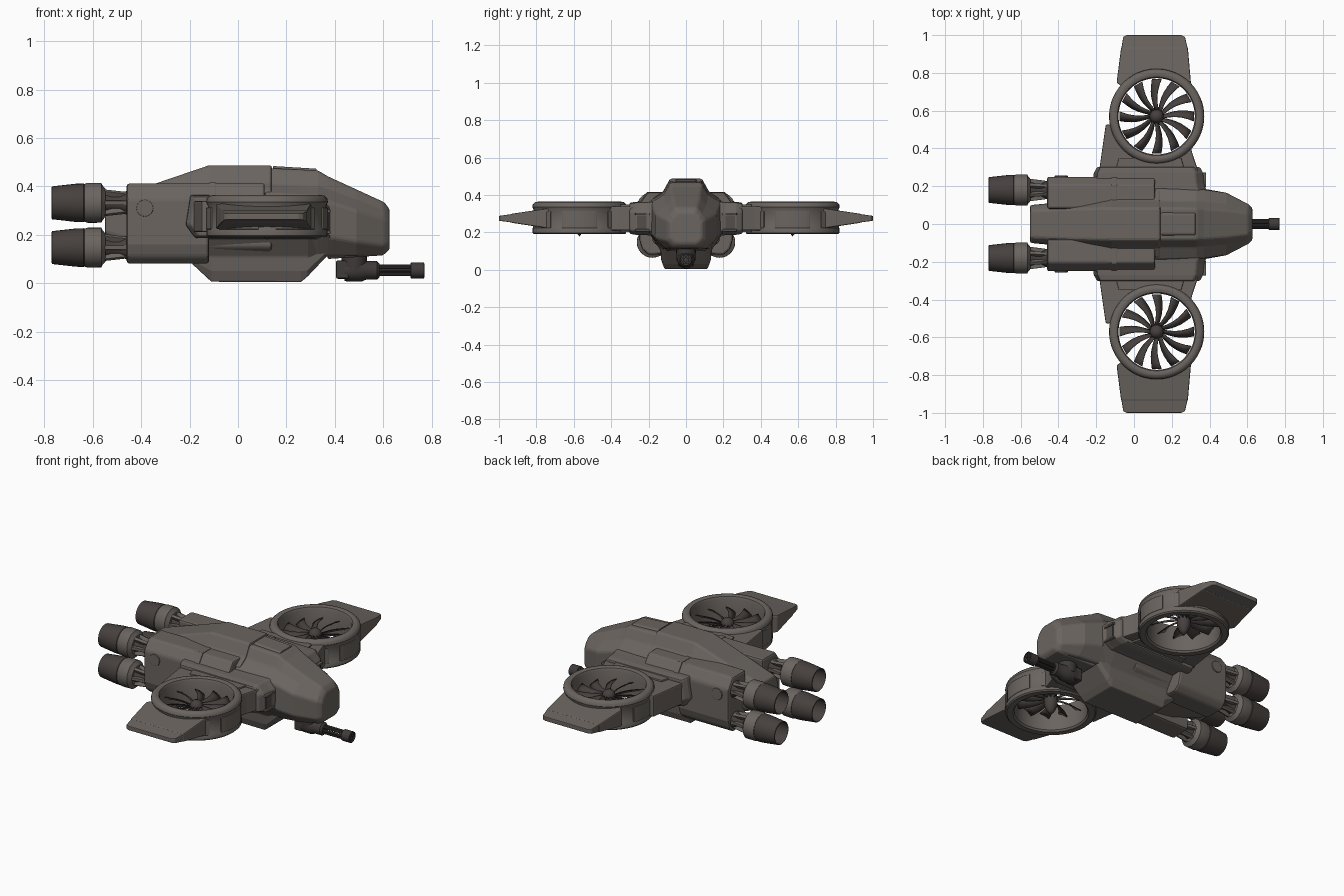
import bpy, bmesh, math
from mathutils import Vector, Matrix

if "Cube" in bpy.data.objects:
    bpy.data.objects.remove(bpy.data.objects["Cube"])

def material(name, rgb):
    m = bpy.data.materials.new(name)
    m.diffuse_color = (*rgb, 1)
    m.use_nodes = True
    m.node_tree.nodes["Principled BSDF"].inputs["Base Color"].default_value = m.diffuse_color
    return m

HULL = material("hull_grey_brown", (0.145, 0.128, 0.115))
DARK = material("engine_dark", (0.062, 0.052, 0.048))
GUN = material("gun_metal", (0.05, 0.043, 0.041))
VENT = material("vent_shadow", (0.085, 0.075, 0.068))

def make(name, verts, faces, mat, bevel=0.0, smooth=False):
    bm = bmesh.new()
    vs = [bm.verts.new(v) for v in verts]
    for f in faces:
        bm.faces.new([vs[i] for i in f])
    bmesh.ops.remove_doubles(bm, verts=bm.verts, dist=1e-5)
    bmesh.ops.recalc_face_normals(bm, faces=bm.faces)
    me = bpy.data.meshes.new(name)
    bm.to_mesh(me)
    bm.free()
    me.materials.append(mat)
    ob = bpy.data.objects.new(name, me)
    bpy.context.collection.objects.link(ob)
    if bevel:
        b = ob.modifiers.new("bevel", 'BEVEL')
        b.width, b.segments, b.limit_method = bevel, 2, 'ANGLE'
        b.angle_limit = math.radians(25)
    if smooth:
        bpy.ops.object.select_all(action='DESELECT')
        ob.select_set(True)
        bpy.context.view_layer.objects.active = ob
        bpy.ops.object.shade_smooth_by_angle(angle=math.radians(35))
    return ob

def rings(name, loops, mat, bevel=0.0):
    """Skin a list of equal point loops and cap both ends."""
    n = len(loops[0])
    faces = [(k*n+i, k*n+(i+1) % n, (k+1)*n+(i+1) % n, (k+1)*n+i)
             for k in range(len(loops)-1) for i in range(n)]
    faces += [tuple(range(n)), tuple(range((len(loops)-1)*n, len(loops)*n))]
    return make(name, [p for l in loops for p in l], faces, mat, bevel)

def hull(name, sections, mat, bevel=0.01):
    """Symmetric loft along x from half sections of (y, z)."""
    return rings(name, [[(x, y, z) for y, z in h] + [(x, -y, z) for y, z in reversed(h)]
                        for x, h in sections], mat, bevel)

def box(name, x, y, z, mat, bevel=0.004):
    return rings(name, [[(a, y[0], z[0]), (a, y[1], z[0]), (a, y[1], z[1]), (a, y[0], z[1])]
                        for a in x], mat, bevel)

def lathe(name, profile, origin, axis, mat, n=32, closed=False):
    """Spin a profile of (radius, height) about the x or z axis."""
    verts = []
    for r, h in profile:
        for i in range(n):
            a = 2*math.pi*i/n
            c, s = r*math.cos(a), r*math.sin(a)
            p = (h, c, s) if axis == 'X' else (c, s, h)
            verts.append(Vector(origin) + Vector(p))
    m = len(profile)
    faces = [(k*n+i, k*n+(i+1) % n, ((k+1) % m)*n+(i+1) % n, ((k+1) % m)*n+i)
             for k in range(m if closed else m-1) for i in range(n)]
    return make(name, verts, faces, mat, smooth=True)

# Central spine, sloping down to the tail
hull("spine_hull", [
    (-0.55, [(.08, .19), (.10, .21), (.10, .29), (.095, .32), (.07, .345)]),
    (-0.34, [(.09, .12), (.12, .15), (.12, .33), (.115, .36), (.08, .412)]),
    (-0.12, [(.10, .09), (.17, .15), (.17, .38), (.125, .415), (.085, .487)]),
    (0.14, [(.10, .09), (.18, .15), (.18, .38), (.125, .415), (.085, .487)])], HULL)

# Nose and canopy
hull("nose", [
    (0.11, [(.13, .11), (.19, .19), (.19, .37), (.122, .41), (.085, .476)]),
    (0.33, [(.13, .11), (.19, .19), (.185, .36), (.12, .40), (.083, .466)]),
    (0.37, [(.125, .11), (.187, .19), (.182, .34), (.118, .39), (.08, .442)]),
    (0.49, [(.11, .112), (.165, .17), (.165, .30), (.108, .345), (.072, .387)]),
    (0.605, [(.07, .118), (.105, .155), (.105, .265), (.085, .30), (.058, .334)]),
    (0.627, [(.055, .14), (.085, .165), (.085, .25), (.07, .28), (.045, .305)])], HULL)
hull("roof_hatch", [(0.145, [(.06, .46), (.06, .478), (.05, .484)]),
                    (0.325, [(.06, .45), (.06, .466), (.05, .473)])], HULL, 0.004)
hull("chin_sill", [(0.37, [(.10, .10), (.13, .13), (.12, .16)]),
                   (0.60, [(.07, .115), (.09, .14), (.08, .16)])], HULL, 0.005)

# Belly keel
hull("belly", [(x, [(.115, zb), (.132, max(zb+.015, .05)), (.14, max(zb+.02, .11)), (.20, .20)])
               for x, zb in [(-.19, .08), (-.11, .006), (.26, .004), (.29, .03), (.38, .125)]],
     HULL, 0.006)

# Gun under the nose
box("gun_mount", (.405, .46), (-.042, .042), (.018, .094), GUN, .008)
lathe("gun_pedestal", [(0, .05), (.05, .05), (.055, .14), (0, .14)], (.48, 0, 0), 'Z', GUN, 20)
lathe("gun_body", [(0, .44), (.044, .44), (.047, .46), (.047, .51), (.038, .53), (.038, .575),
                   (.028, .585), (0, .585)], (0, 0, .053), 'X', GUN, 24)
for i in range(6):
    a = math.pi/3*i
    lathe(f"gun_barrel_{i}", [(0, .57), (.0085, .57), (.0085, .765), (0, .765)],
          (0, .018*math.cos(a), .053+.018*math.sin(a)), 'X', GUN, 10)
lathe("gun_muzzle", [(.027, .712), (.033, .715), (.033, .768), (.028, .77), (.028, .755), (0, .755)],
      (0, 0, .053), 'X', GUN, 24)

FX, FY, FZ = 0.12, 0.57, 0.275   # fan centre

def arc(radius, a0, a1, n=16):
    return [(FX + radius*math.cos(math.radians(a0+(a1-a0)*i/n)),
             FY + radius*math.sin(math.radians(a0+(a1-a0)*i/n))) for i in range(n+1)]

def wing(name, s, outline, thick, bevel=0.006):
    """Plan outline in x, y with half thickness depending on y."""
    rings(name, [[(x, s*y, FZ + k*thick(y)) for x, y in outline] for k in (-1, 1)], HULL, bevel)

for s, side in ((1, "left"), (-1, "right")):
    # Engine housing along the rear flank
    half = [(.08, .085), (.20, .08), (.235, .11), (.25, .16), (.25, .35), (.205, .412), (.08, .412)]
    upper = [(y, max(z, .20)) for y, z in half[:2]] + [(.24, .205), (.25, .21)] + half[4:]
    rings(f"engine_housing_{side}", [[(x, s*y, z) for y, z in half] for x in (-.46, -.12)], HULL, .012)
    rings(f"flank_shoulder_{side}", [[(x, s*y, z) for y, z in upper] for x in (-.15, .11)], HULL, .008)
    rings(f"housing_strap_{side}", [[(x, s*(y+.004), z+.003) for y, z in half[4:]] +
                                    [(x, s*.10, .36)] for x in (-.12, -.09)], HULL, .003)
    rings(f"housing_boss_{side}", [[(-.385+.035*math.cos(a*.3927), s*y, .31+.035*math.sin(a*.3927))
                                    for a in range(16)] for y in (.24, .256)], HULL, .003)

    # Sponson carrying the wing
    shape = [(-.22, .24), (-.18, .185), (.32, .185), (.372, .205), (.372, .31), (.33, .36), (-.20, .365)]
    def loop(y, k):
        return [(.075+(x-.075)*k, s*y, FZ+(z-FZ)*k) for x, z in shape]
    rings(f"sponson_{side}", [loop(.14, 1.06), loop(.215, 1.0), loop(.27, .98), loop(.302, .92)], HULL, .008)
    box(f"sponson_intake_{side}", (.34, .373), sorted((s*.205, s*.262)), (.212, .29), VENT, 0)
    for j, z in enumerate((.205, .292)):
        box(f"intake_lip_{side}_{j}", (.33, .382), sorted((s*.195, s*.272)), (z, z+.012), HULL, .003)
    box(f"nose_vent_frame_{side}", (.33, .378), sorted((s*.17, s*.197)), (.205, .27), HULL, .004)
    box(f"nose_vent_{side}", (.339, .369), sorted((s*.18, s*.199)), (.215, .26), VENT, 0)

    # Wing root, tip and tip cap, cut to the duct's curve
    wing(f"wing_root_{side}", s, [(-.15, .525), (-.185, .28), (.34, .28), (.31, .37)]
         + arc(.232, 320, 190), lambda y: .064)
    wing(f"wing_root_plate_{side}", s, [(-.10, .28), (.27, .28), (.25, .35), (-.08, .35)],
         lambda y: .074, .004)
    taper = lambda y: .056 - .042*(y-.72)/.28
    wing(f"wing_tip_{side}", s, [(.302, .74), (.285, .935), (-.068, .935), (-.092, .75)]
         + arc(.232, 140, 40), taper)
    wing(f"tip_cap_{side}", s, [(.284, .93), (.27, .99), (.25, 1.0), (-.04, 1.0), (-.057, .99), (-.067, .93)],
         lambda y: taper(y)*.93, .004)

    # Fan duct with rounded lips and grooved wall
    lathe(f"fan_duct_{side}", [(.202, .20), (.202, .345), (.208, .358), (.222, .364), (.238, .361),
                               (.249, .35), (.252, .335), (.245, .32), (.245, .23), (.25, .222),
                               (.25, .197), (.243, .19), (.21, .19)],
          (FX, s*FY, 0), 'Z', HULL, 48, True)
    # Raised panels around the duct wall
    for j, mid in enumerate((0, 60, 120, 180, 240, 300)):
        plan = arc(.252, mid-22, mid+22, 8) + arc(.235, mid+22, mid-22, 8)
        rings(f"duct_panel_{side}_{j}", [[(x, s*y, z) for x, y in plan] for z in (.222, .312)], HULL, .003)

    # Rotor hub and pitched blades
    lathe(f"fan_hub_{side}", [(0, .325), (.02, .32), (.034, .305), (.038, .28), (.036, .235),
                              (.022, .205), (0, .178)], (FX, s*FY, 0), 'Z', DARK, 20)
    verts, faces = [], []
    count, steps = 12, 5
    for b in range(count):
        turn = Matrix.Rotation(2*math.pi*b/count, 3, 'Z')
        for i in range(steps+1):
            t = i/steps
            r, chord = .03+.168*t, .028+.03*t
            pitch = math.radians(50-20*t)
            for k in (-.5, 0, .5):
                p = Vector((r, s*(k*chord*math.cos(pitch)+.014*math.sin(math.pi*t)),
                            -k*chord*math.sin(pitch)+.004*(1-4*k*k)))
                verts.append(turn @ p + Vector((FX, s*FY, FZ+.01)))
        o = b*(steps+1)*3
        faces += [(o+i*3+j, o+i*3+j+1, o+i*3+j+4, o+i*3+j+3) for i in range(steps) for j in (0, 1)]
    blades = make(f"fan_blades_{side}", verts, faces, DARK, smooth=True)
    blades.modifiers.new("thickness", 'SOLIDIFY').thickness = .004

    # Paired engines: core, struts, collar and hollow nozzle
    for level, z in (("upper", .332), ("lower", .147)):
        o = (0, s*.18, z)
        tag = f"{level}_{side}"
        lathe(f"engine_core_{tag}", [(0, -.57), (.05, -.57), (.034, -.52), (.034, -.49), (.055, -.45), (0, -.45)],
              o, 'X', DARK, 20)
        for i in range(6):
            a = math.pi/3*i
            c, n = Vector((0, math.cos(a), math.sin(a))), Vector((0, -math.sin(a), math.cos(a)))*.009
            quad = lambda x, r0, r1: [Vector((x, o[1], o[2]))+q for q in (c*r0-n, c*r0+n, c*r1+n, c*r1-n)]
            rings(f"engine_strut_{tag}_{i}", [quad(-.57, .03, .062), quad(-.455, .028, .047)], HULL, .002)
        lathe(f"engine_collar_{tag}", [(0, -.548), (.058, -.548), (.072, -.56), (.082, -.565), (.083, -.62),
                                       (.078, -.635), (0, -.635)], o, 'X', HULL, 28)
        lathe(f"engine_nozzle_{tag}", [(.07, -.625), (.08, -.638), (.079, -.67), (.068, -.768), (.064, -.77),
                                       (.062, -.765), (.07, -.68), (.04, -.655), (0, -.65)], o, 'X', DARK, 28)
